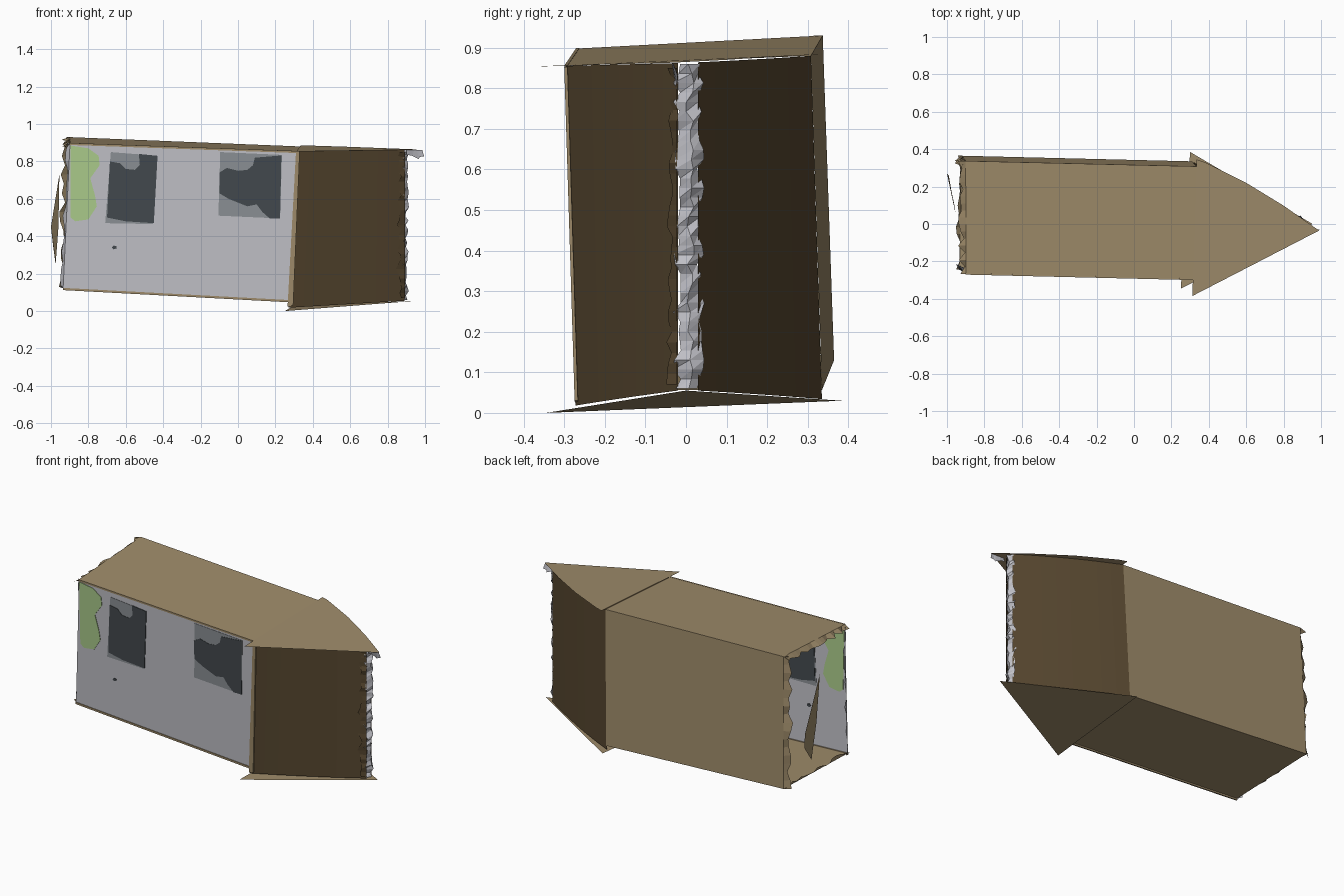
import bpy, bmesh, random

if "Cube" in bpy.data.objects:
    bpy.data.objects.remove(bpy.data.objects["Cube"])
random.seed(4)


def material(name, rgb):
    m = bpy.data.materials.new(name)
    m.diffuse_color = (*rgb, 1)
    m.use_nodes = True
    m.node_tree.nodes["Principled BSDF"].inputs["Base Color"].default_value = m.diffuse_color
    return m


TAN = material("cardboard tan", (0.345, 0.26, 0.145))
BROWN = material("dark brown card", (0.092, 0.061, 0.028))
GREY = material("pale grey paint", (0.53, 0.53, 0.57))
SLATE = material("slate grey glass", (0.26, 0.28, 0.30))
DARK = material("dark glass", (0.057, 0.068, 0.076))
GREEN = material("leaf green paint", (0.41, 0.60, 0.26))


def finish(name, bm, mat):
    me = bpy.data.meshes.new(name)
    bmesh.ops.recalc_face_normals(bm, faces=bm.faces)
    bm.to_mesh(me)
    bm.free()
    me.materials.append(mat)
    ob = bpy.data.objects.new(name, me)
    bpy.context.collection.objects.link(ob)
    return ob


def sheet(name, pts, mat):
    """One flat card sheet."""
    bm = bmesh.new()
    bm.faces.new([bm.verts.new(p) for p in pts])
    return finish(name, bm, mat)


def front_y(x, z):
    """Depth of the slightly leaning painted front wall."""
    return -0.254 - 0.025 * (x + 0.93) - 0.03 * (z - 0.5)


def on_front(x, z):
    return (x, front_y(x, z), z)


def painted(name, pts, mat, t):
    """Thin plate straddling the front wall, so it shows on both sides."""
    bm = bmesh.new()
    front = [bm.verts.new((x, front_y(x, z) - t, z)) for x, z in pts]
    back = [bm.verts.new((x, front_y(x, z) + t, z)) for x, z in pts]
    bm.faces.new(front)
    bm.faces.new(back[::-1])
    for i in range(len(pts)):
        j = (i + 1) % len(pts)
        bm.faces.new((front[i], back[i], back[j], front[j]))
    return finish(name, bm, mat)


def bowed_wall(name, a0, a1, b0, b1, bulge, mat, n=8):
    """Wall from edge a (bottom, top) to edge b, bowed out in y."""
    bm = bmesh.new()
    cols = []
    for i in range(n + 1):
        t = i / n
        cols.append([bm.verts.new((p[0] + (q[0] - p[0]) * t,
                                   p[1] + (q[1] - p[1]) * t + bulge * 4 * t * (1 - t),
                                   p[2] + (q[2] - p[2]) * t)) for p, q in ((a0, b0), (a1, b1))])
    for c, d in zip(cols, cols[1:]):
        bm.faces.new((c[0], d[0], d[1], c[1]))
    return finish(name, bm, mat)


def ragged_strip(name, a, b, inward, mat, n=16, rough=0.015):
    """Torn strip running a-b, with its other edge offset by 'inward'."""
    bm = bmesh.new()
    rows = []
    for i in range(n + 1):
        p = [u + (v - u) * i / n for u, v in zip(a, b)]
        q = [u + d * random.uniform(0.5, 1.2) for u, d in zip(p, inward)]
        q[0] += random.uniform(-rough, rough)
        rows.append((bm.verts.new(p), bm.verts.new(q)))
    for (p0, q0), (p1, q1) in zip(rows, rows[1:]):
        bm.faces.new((p0, p1, q1, q0))
    return finish(name, bm, mat)


# Body corners: l/r = left/right end, f/b = front/back, t/d = top/bottom
lft, lfd = on_front(-0.898, 0.898), on_front(-0.935, 0.122)
rft, rfd = on_front(0.315, 0.855), on_front(0.275, 0.056)
lbt, lbd = (-0.90, 0.337, 0.93), (-0.92, 0.365, 0.13)
rbt, rbd = (0.335, 0.308, 0.88), (0.31, 0.335, 0.056)

# Body: open-ended card box
sheet("front_wall", (lfd, rfd, rft, lft), GREY)
sheet("back_wall", (lbd, rbd, rbt, lbt), TAN)
sheet("roof", (lft, rft, rbt, lbt), TAN)
sheet("floor", (lfd, rfd, rbd, lbd), TAN)

# Torn rim round the open left end, and a loose flap
ragged_strip("rim_top", lft, lbt, (-0.03, 0, -0.025), TAN)
ragged_strip("rim_bottom", lfd, lbd, (-0.01, 0, 0.02), TAN)
ragged_strip("rim_back", lbd, lbt, (-0.03, -0.03, 0), TAN)
ragged_strip("rim_front", lfd, lft, (-0.015, 0.03, 0), GREY, 16, 0.008)
sheet("loose_flap", ((-0.955, 0.06, 0.73), (-1, 0.27, 0.45), (-0.99, 0.26, 0.36),
                     (-0.975, 0.17, 0.25), (-0.96, 0.10, 0.45)), TAN)

# Tan card edging on the front wall
painted("edge_bottom", ((-0.935, 0.112), (0.275, 0.047), (0.275, 0.059), (-0.935, 0.124)), TAN, 0.004)
painted("edge_top", ((-0.90, 0.888), (0.31, 0.845), (0.315, 0.856), (-0.90, 0.899)), TAN, 0.004)
painted("edge_right", ((0.265, 0.025), (0.295, 0.03), (0.33, 0.853), (0.31, 0.853)), TAN, 0.004)

# Windows: slate panes with dark reflection shapes
painted("left_window", ((-.68, .85), (-.43, .83), (-.455, .465), (-.71, .47)), SLATE, 0.002)
painted("left_window_dark", ((-.685, .80), (-.63, .79), (-.60, .76), (-.55, .755), (-.525, .78),
                             (-.53, .84), (-.43, .83), (-.45, .47), (-.6, .48), (-.70, .50)), DARK, 0.004)
painted("right_window", ((-.095, .85), (.235, .835), (.225, .495), (-.105, .51)), SLATE, 0.002)
painted("right_window_dark", ((-.10, .74), (-.06, .765), (.0, .75), (.05, .755), (.08, .78),
                              (.09, .82), (.232, .832), (.225, .495), (.17, .495), (.13, .53),
                              (.10, .57), (.05, .56), (0, .58), (-.05, .60), (-.10, .63)), DARK, 0.004)
painted("green_patch", ((-.895, .885), (-.80, .87), (-.745, .83), (-.74, .78), (-.79, .71), (-.765, .62),
                        (-.755, .56), (-.80, .49), (-.87, .48), (-.895, .50)), GREEN, 0.003)
painted("small_spot", ((-.675, .34), (-.665, .35), (-.65, .347), (-.648, .335), (-.665, .33)), DARK, 0.003)

# Wedge head: two dark, slightly bowed walls between overhanging triangles
tip_f, tip_b = (0.89, -0.02), (0.89, 0.03)
bowed_wall("head_front_wall", (0.27, -0.272, 0.018), rft, (*tip_f, 0.055), (*tip_f, 0.862), -0.008, BROWN)
bowed_wall("head_back_wall", (0.305, 0.335, 0.034), rbt, (*tip_b, 0.055), (*tip_b, 0.864), 0.015, BROWN)
sheet("head_top", ((0.312, -0.385, 0.853), (0.99, -0.035, 0.863), (0.80, 0.098, 0.87), (0.60, 0.22, 0.878),
                   (0.38, 0.33, 0.885), (0.335, 0.345, 0.885)), TAN)
sheet("head_bottom", ((0.25, -0.345, 0.0), (0.955, 0.0, 0.055), (0.30, 0.385, 0.03)), TAN)

# Torn grey seam at the tip of the wedge
bm = bmesh.new()
rows = []
N = 34
for i in range(N + 1):
    z = 0.06 + 0.80 * i / N
    rows.append([bm.verts.new((x + random.uniform(-.01, .01), y + random.uniform(-.01, .01), z))
                 for x, y in ((0.882, -0.022), (0.904, 0.01), (0.882, 0.036))])
for a, b in zip(rows, rows[1:]):
    for k in (0, 1):
        bm.faces.new((a[k], a[k + 1], b[k + 1]))
        bm.faces.new((a[k], b[k + 1], b[k]))
finish("tip_seam", bm, GREY)

# Torn scraps under the tip and on the seam edge
ragged_strip("tip_scrap", (0.90, -0.03, 0.86), (0.985, -0.035, 0.861), (0, 0.01, -0.05), GREY, 6)
ragged_strip("seam_tear", (0.892, -0.022, 0.07), (0.892, -0.022, 0.85), (-0.035, -0.022, 0), BROWN, 30, 0.008)
